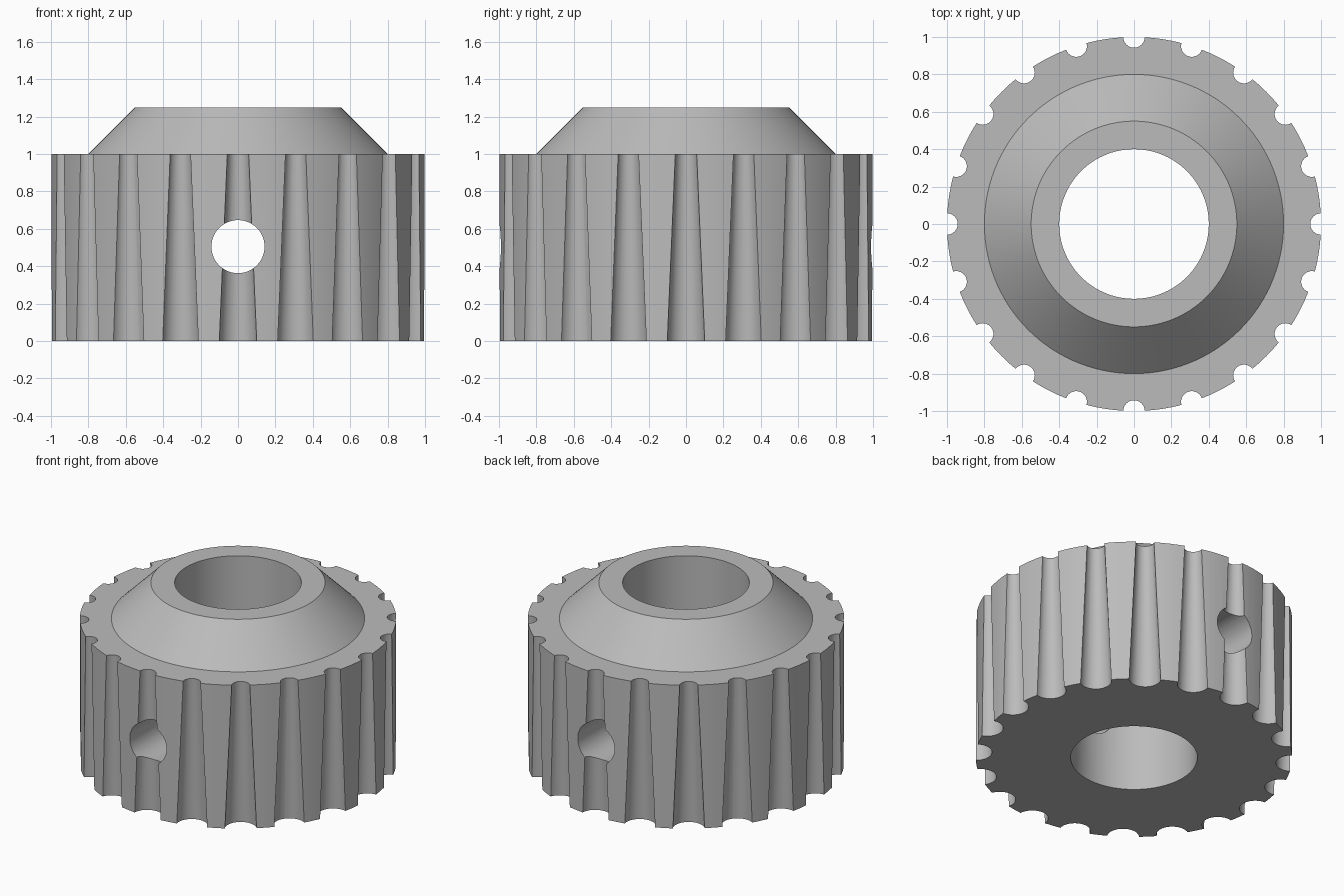
import bpy, bmesh, math
from mathutils import Matrix, Vector

cube = bpy.data.objects.get("Cube")
if cube:
    bpy.data.objects.remove(cube, do_unlink=True)

SEGMENTS = 120
FLUTES = 20

grey = bpy.data.materials.new("plain grey")
grey.use_nodes = True
colour = (0.5, 0.5, 0.5, 1)
grey.diffuse_color = colour
grey.node_tree.nodes["Principled BSDF"].inputs["Base Color"].default_value = colour


def make_object(name, bm):
    bmesh.ops.recalc_face_normals(bm, faces=bm.faces[:])
    mesh = bpy.data.meshes.new(name)
    bm.to_mesh(mesh)
    bm.free()
    mesh.materials.append(grey)
    obj = bpy.data.objects.new(name, mesh)
    bpy.context.collection.objects.link(obj)
    return obj


# Knob body: a ring profile with a conical shoulder, turned around z
profile = [(0.4, 0), (1, 0), (1, 1), (0.8, 1), (0.55, 1.25), (0.4, 1.25)]
bm = bmesh.new()
rings = []
for i in range(SEGMENTS):
    turn = Matrix.Rotation(math.tau * i / SEGMENTS, 3, "Z")
    rings.append([bm.verts.new(turn @ Vector((r, 0, z))) for r, z in profile])
for i in range(SEGMENTS):
    a, b = rings[i], rings[(i + 1) % SEGMENTS]
    for j in range(len(profile)):
        k = (j + 1) % len(profile)
        bm.faces.new((a[j], b[j], b[k], a[k]))
knob = make_object("knob_body", bm)

# Tapered grip flutes around the rim, wider at the bottom
bm = bmesh.new()
for i in range(FLUTES):
    place = Matrix.Rotation(math.tau * i / FLUTES, 4, "Z") @ Matrix.Translation((1, 0, 0.5))
    bmesh.ops.create_cone(bm, cap_ends=True, segments=32, radius1=0.105,
                          radius2=0.053, depth=1.2, matrix=place)
flutes = make_object("flute_cutter", bm)

# Set screw hole running front to back
bm = bmesh.new()
place = Matrix.Translation((0, 0, 0.505)) @ Matrix.Rotation(math.pi / 2, 4, "X")
bmesh.ops.create_cone(bm, cap_ends=True, segments=48, radius1=0.142,
                      radius2=0.142, depth=2.4, matrix=place)
screw_hole = make_object("screw_hole_cutter", bm)

# Cut the flutes and the hole, then bake the result
for cutter in (flutes, screw_hole):
    cut = knob.modifiers.new(cutter.name, "BOOLEAN")
    cut.operation = "DIFFERENCE"
    cut.solver = "EXACT"
    cut.object = cutter
bpy.ops.object.select_all(action="DESELECT")
knob.select_set(True)
bpy.context.view_layer.objects.active = knob
for cutter in (flutes, screw_hole):
    bpy.ops.object.modifier_apply(modifier=cutter.name)
    bpy.data.objects.remove(cutter, do_unlink=True)
bpy.ops.object.shade_smooth_by_angle(angle=math.radians(30))
